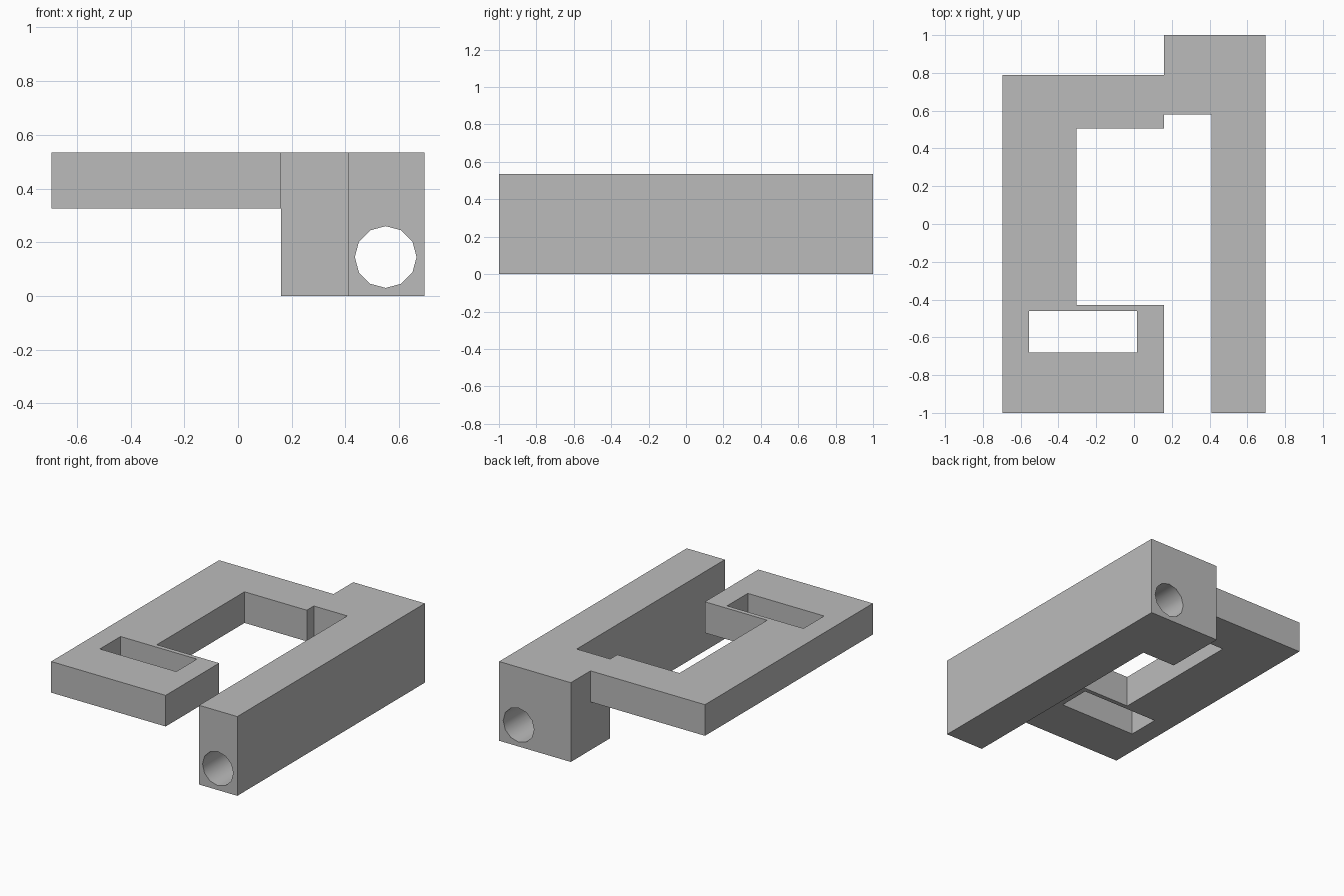
import bpy
import bmesh
import math

old = bpy.data.objects.get("Cube")
if old:
    bpy.data.objects.remove(old, do_unlink=True)

TOP = 0.535
PLATE_BOTTOM = 0.325

# Single plain grey
grey = bpy.data.materials.new("grey")
grey.use_nodes = True
colour = (0.5, 0.5, 0.5, 1)
grey.diffuse_color = colour
grey.node_tree.nodes["Principled BSDF"].inputs["Base Color"].default_value = colour


def extrude_outline(name, outline, bottom, top):
    """Plan outline (counter-clockwise) raised into a prism."""
    bm = bmesh.new()
    face = bm.faces.new([bm.verts.new((x, y, bottom)) for x, y in outline])
    raised = bmesh.ops.extrude_face_region(bm, geom=[face])["geom"]
    verts = [v for v in raised if isinstance(v, bmesh.types.BMVert)]
    bmesh.ops.translate(bm, verts=verts, vec=(0, 0, top - bottom))
    bmesh.ops.recalc_face_normals(bm, faces=bm.faces)
    mesh = bpy.data.meshes.new(name)
    bm.to_mesh(mesh)
    bm.free()
    mesh.materials.append(grey)
    obj = bpy.data.objects.new(name, mesh)
    bpy.context.collection.objects.link(obj)
    return obj


def combine(target, other, operation):
    """Boolean the other object into the target, then discard it."""
    bpy.context.view_layer.objects.active = target
    mod = target.modifiers.new(operation.title(), "BOOLEAN")
    mod.operation = operation
    mod.solver = "EXACT"
    mod.object = other
    bpy.ops.object.modifier_apply(modifier=mod.name)
    bpy.data.objects.remove(other, do_unlink=True)


# Full-height rail with its rear block
bracket = extrude_outline("hooked_bracket", [
    (0.41, -1), (0.695, -1), (0.695, 1), (0.16, 1), (0.16, 0.58), (0.41, 0.58),
], 0, TOP)

# Thin hook plate, with a tongue running into the rear block
hook = extrude_outline("hook_plate", [
    (-0.695, -1), (0.16, -1), (0.16, -0.43), (-0.305, -0.43),
    (-0.305, 0.505), (0.16, 0.505), (0.16, 0.6), (0.3, 0.6),
    (0.3, 0.79), (-0.695, 0.79),
], PLATE_BOTTOM, TOP)

# Slot through the hook's foot
slot = extrude_outline("slot_cutter", [
    (-0.555, -0.68), (0.015, -0.68), (0.015, -0.46), (-0.555, -0.46),
], PLATE_BOTTOM - 0.1, TOP + 0.1)
combine(hook, slot, "DIFFERENCE")
combine(bracket, hook, "UNION")

# Twelve-sided bore along the rail
bpy.ops.mesh.primitive_cylinder_add(
    vertices=12, radius=0.115, depth=2.4,
    location=(0.55, 0, 0.145), rotation=(math.pi / 2, 0, 0))
bore = bpy.context.object
bore.name = "bore_cutter"
bore.data.materials.append(grey)
combine(bracket, bore, "DIFFERENCE")

# Smooth bore, sharp box edges
bpy.ops.object.select_all(action="DESELECT")
bracket.select_set(True)
bpy.context.view_layer.objects.active = bracket
bpy.ops.object.shade_smooth_by_angle(angle=math.radians(40))
